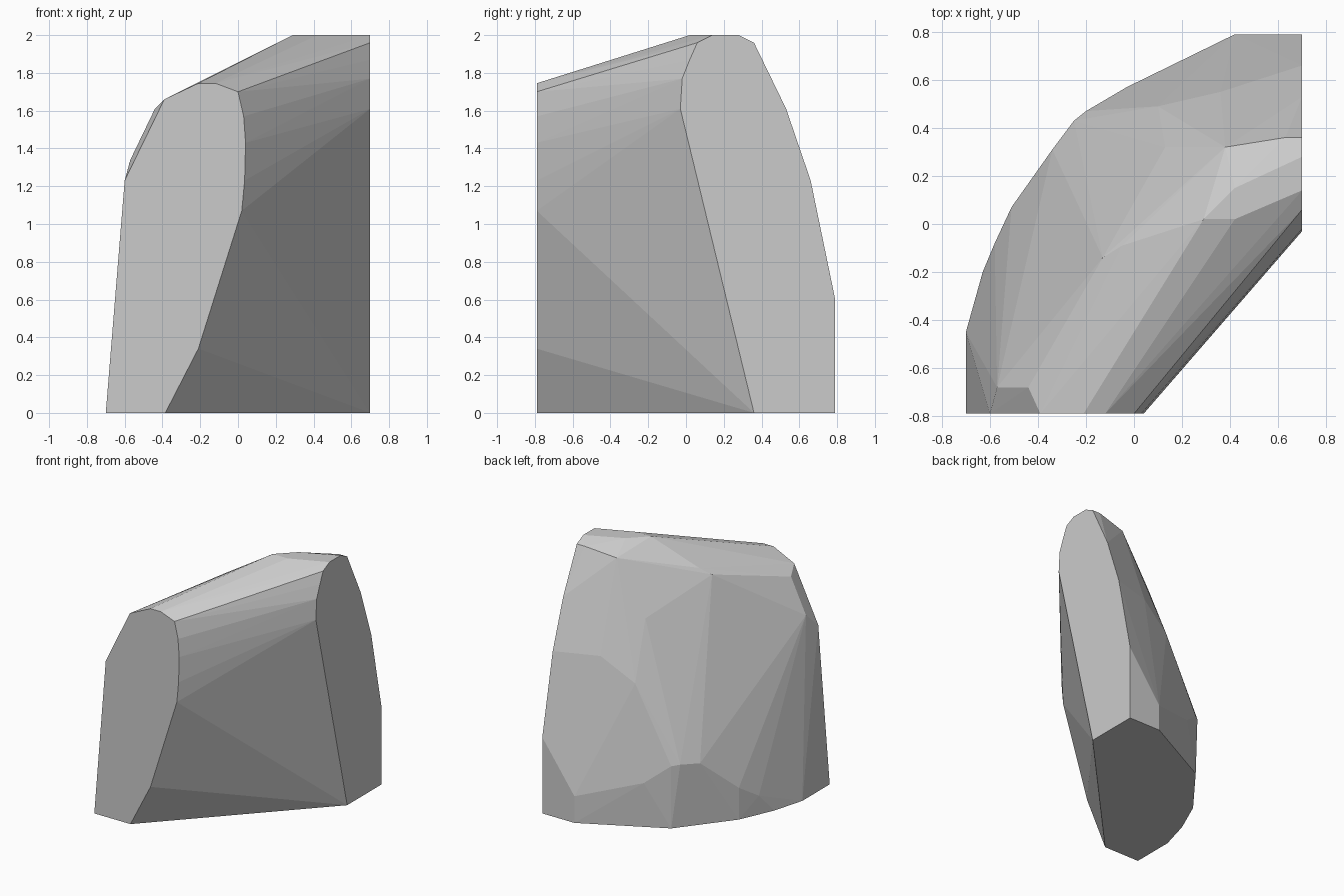
import bpy, bmesh

# front cut face at y = -0.79 (x, z)
front = [(-.70, 0), (-.60, 1.23), (-.39, 1.66), (-.21, 1.745), (-.12, 1.745), (0, 1.70),
         (.03, 1.57), (.04, 1.43), (.035, 1.23), (.02, 1.07), (-.21, .34), (-.385, 0)]
# right cut face at x = 0.70 (y, z)
right = [(.36, 0), (-.03, 1.61), (-.02, 1.77), (.02, 1.87), (.06, 1.96), (.14, 2), (.28, 2),
         (.36, 1.96), (.53, 1.61), (.66, 1.23), (.79, .60), (.79, 0)]
# curved base outline at z = 0 (x, y)
base = [(-.70, -.45), (-.63, -.20), (-.51, .07), (-.20, .47), (.42, .79)]
# low bulge around the back, upper back facets and crown
bulge = [(.42, .79, .21), (-.03, .57, .35), (-.20, .47, .49), (-.25, .43, .50), (-.34, .31, .49),
         (-.51, .07, .25), (-.58, -.08, .15)]
back = [(.10, .49, 1.07), (.36, .55, 1.24), (0, .17, 1.49), (.13, .32, 1.51),
        (-.57, -.68, 1.34), (-.44, -.68, 1.61), (-.13, -.14, 1.75)]
crown = [(.29, .02, 2), (.42, .02, 2), (.42, .15, 2), (.63, .36, 1.96), (.38, .32, 1.92),
         (.27, .21, 1.88), (-.05, -.09, 1.80)]

points = [(x, -.79, z) for x, z in front] + [(.70, y, z) for y, z in right]
points += [(x, y, 0) for x, y in base] + bulge + back + crown

# faceted rock: the convex skin over all outlines
bm = bmesh.new()
for p in points:
    bm.verts.new(p)
bmesh.ops.convex_hull(bm, input=bm.verts[:])
bmesh.ops.delete(bm, geom=[v for v in bm.verts if not v.link_faces], context='VERTS')
bmesh.ops.dissolve_limit(bm, angle_limit=.01, verts=bm.verts[:], edges=bm.edges[:])
bmesh.ops.recalc_face_normals(bm, faces=bm.faces[:])
mesh = bpy.data.meshes.new("rock")
bm.to_mesh(mesh)
bm.free()
rock = bpy.data.objects.new("rock", mesh)
bpy.context.collection.objects.link(rock)
